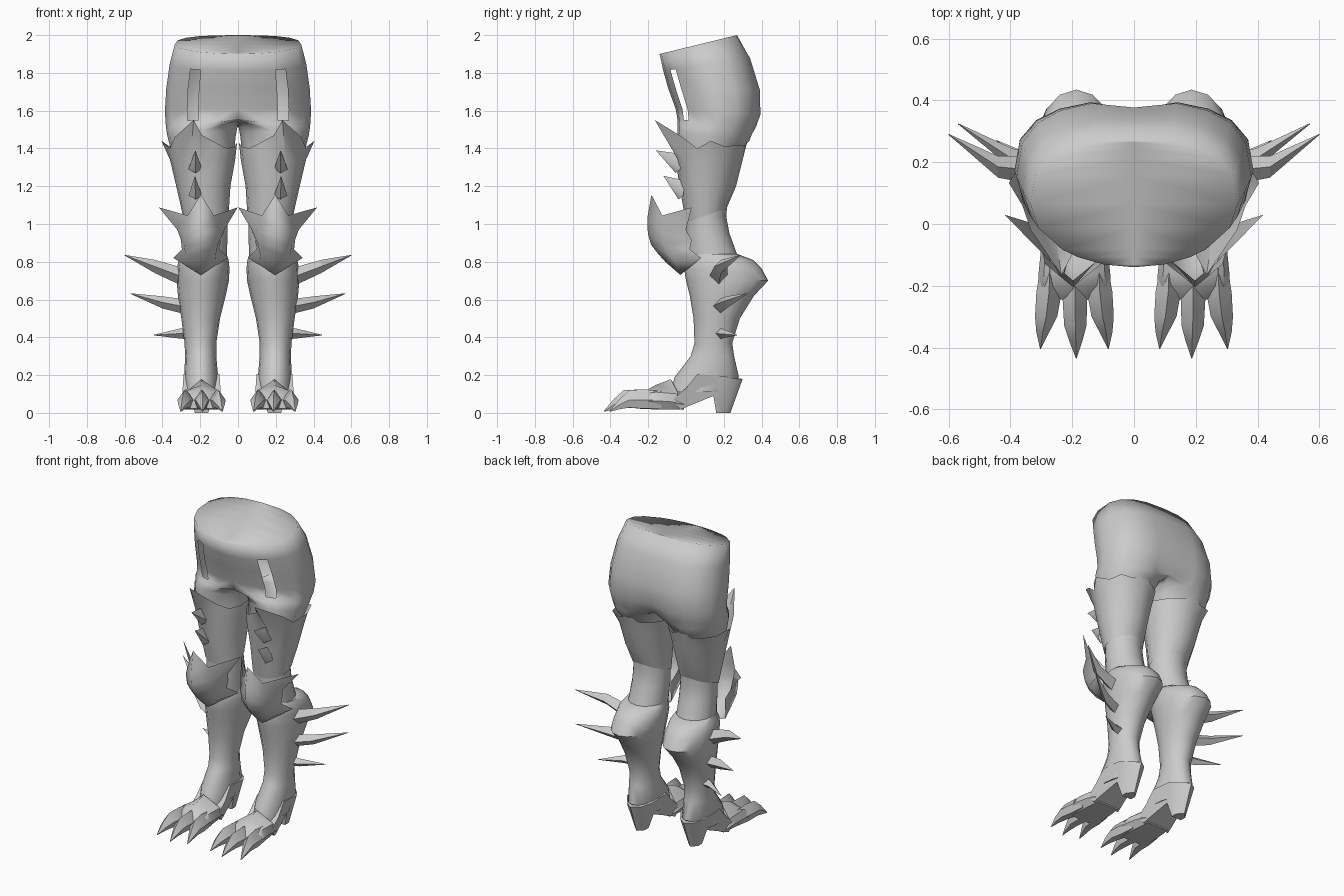
import bpy, bmesh, math
from mathutils import Vector

if "Cube" in bpy.data.objects:
    bpy.data.objects.remove(bpy.data.objects["Cube"])

steel = bpy.data.materials.new("grey_steel")
steel.diffuse_color = (0.6, 0.6, 0.6, 1)
steel.use_nodes = True
steel.node_tree.nodes["Principled BSDF"].inputs["Base Color"].default_value = steel.diffuse_color


def make(name, verts, faces, angle=45, facing=None):
    """One part for the right leg, mirrored to the left."""
    bm = bmesh.new()
    vs = [bm.verts.new(v) for v in verts]
    for f in faces:
        bm.faces.new([vs[i] for i in f])
    bmesh.ops.remove_doubles(bm, verts=bm.verts, dist=0.0005)
    bmesh.ops.recalc_face_normals(bm, faces=bm.faces)
    bm.normal_update()
    if facing and sum((f.normal * f.calc_area()).dot(facing) for f in bm.faces) < 0:
        bmesh.ops.reverse_faces(bm, faces=bm.faces)
    me = bpy.data.meshes.new(name)
    bm.to_mesh(me)
    bm.free()
    me.materials.append(steel)
    ob = bpy.data.objects.new(name, me)
    bpy.context.collection.objects.link(ob)
    bpy.ops.object.select_all(action='DESELECT')
    ob.select_set(True)
    bpy.context.view_layer.objects.active = ob
    bpy.ops.object.shade_smooth_by_angle(angle=math.radians(angle))
    m = ob.modifiers.new("mirror", 'MIRROR')
    m.merge_threshold = 0.001
    return ob


def loft_faces(rows, n):
    return [(r * n + k, r * n + (k + 1) % n, (r + 1) * n + (k + 1) % n, (r + 1) * n + k)
            for r in range(rows - 1) for k in range(n)]


def loft(name, rings, capped=False, angle=45):
    n, rows = len(rings[0]), len(rings)
    faces = loft_faces(rows, n)
    if capped:
        faces += [tuple(range(n)), tuple(range((rows - 1) * n, rows * n))]
    return make(name, [p for r in rings for p in r], faces, angle)


def oval(z, x0, x1, y0, y1, n=16):
    """Horizontal oval, starting at the front and turning outward."""
    return [Vector(((x0 + x1) / 2 + (x1 - x0) / 2 * math.sin(2 * math.pi * k / n),
                    (y0 + y1) / 2 - (y1 - y0) / 2 * math.cos(2 * math.pi * k / n), z))
            for k in range(n)]


# Hips: half-body rings that blend into a closed thigh ring below the crotch
OUT = [-90, -73, -57, -46, -22, 0, 20, 40, 58, 75, 90]
INN = [120, 150, 180, 210, 240]


def hip_ring(zf, zb, w, yf, yb, b, m=0.0, cleft=0.02):
    pts = []
    cy, ry = (yf + yb) / 2, (yb - yf) / 2
    c, rx = (m + w) / 2, (w - m) / 2
    for t in OUT + INN:
        co, si = math.cos(math.radians(t)), math.sin(math.radians(t))
        leg = Vector((c + rx * co, cy + ry * si, 0))
        if t <= 90:
            e = 0.75 if t > 0 else 1.0
            body = Vector((w * max(co, 0) ** e, cy + ry * math.copysign(abs(si) ** e, si), 0))
            if t == 90:
                body = Vector((0, body.y - cleft, 0))
        else:
            body = Vector((0, cy + ry * si * 0.9, 0))
        p = body.lerp(leg, b)
        p.z = zf + (zb - zf) * (p.y - yf) / (yb - yf)
        pts.append(p)
    return pts


hips = [hip_ring(1.90, 2.00, .335, -.14, .27, 0, cleft=0),
        hip_ring(1.81, 1.88, .362, -.12, .345, 0, cleft=.008),
        hip_ring(1.72, 1.71, .38, -.095, .397, 0),
        hip_ring(1.61, 1.58, .387, -.055, .40, 0, cleft=.03),
        hip_ring(1.555, 1.51, .383, -.045, .375, 0, cleft=.05),
        hip_ring(1.535, 1.475, .38, -.046, .355, .6, .008),
        hip_ring(1.49, 1.44, .374, -.045, .335, 1, .012),
        hip_ring(1.38, 1.40, .355, -.035, .30, 1, .02)]
# the slots in the front are left open, and the inner wall ends at the crotch
hip_faces = [f for i, f in enumerate(loft_faces(len(hips), 16))
             if not (i % 16 >= 10 and i // 16 < 4) and not (i % 16 == 2 and i // 16 in (1, 2, 3))]
hip_verts = [p for r in hips for p in r]
# waist lid, running in strips from the rim to the middle line
c0 = len(hip_verts)
hip_verts += [Vector((0, p.y, p.z)) for p in hips[0][1:10]]
hip_faces += [(0, 1, c0), (10, 9, c0 + 8)]
hip_faces += [(k, k + 1, c0 + k, c0 + k - 1) for k in range(1, 9)]
make("hips", hip_verts, hip_faces, 130, Vector((0, 0, 1)))

# Thigh guard with a scalloped, flared upper edge
rim = oval(1.41, .005, .375, -.06, .325)
for k, (dz, flare) in {0: (.06, .02), 2: (.05, .02), 4: (.03, .03), 3: (-.01, .0), 6: (.01, .02),
                       8: (.03, 0), 12: (.02, 0), 14: (-.01, 0), 15: (.02, .005)}.items():
    d = rim[k] - Vector((.19, .13, rim[k].z))
    rim[k] += d.normalized() * flare + Vector((0, 0, dz))
rim[1] = Vector((.235, -.165, 1.55))
thigh = [rim, oval(1.34, .015, .36, -.055, .30), oval(1.2, .04, .327, -.035, .265),
         oval(1.05, .05, .292, .0, .215)]
for p in thigh[-1]:
    p.z += .35 * (p.y - .12)
loft("thigh_guard", thigh)

# Bare knee between the guards
loft("knee", [oval(1.14, .055, .29, .0, .222), oval(1.04, .055, .285, .0, .213),
              oval(.95, .055, .285, .0, .23), oval(.8, .06, .29, .01, .285)])

# Knee plate: centre ridge, middle and winged edge on every row
rows = [((0, -.205, 1.03), (.07, -.125, 1.045), (.222, .03, 1.088)),
        ((0, -.202, .95), (.09, -.13, .96), (.125, .0, .97)),
        ((0, -.185, .89), (.09, -.115, .89), (.105, .03, .915)),
        ((0, -.15, .845), (.08, -.09, .84), (.10, .02, .865)),
        ((0, -.11, .80), (.075, -.06, .80), (.145, .08, .82))]
kv, kf = [], []
for ridge, mid, edge in rows:
    for s, p in ((-1, edge), (-1, mid), (1, ridge), (1, mid), (1, edge)):
        wing = .88 if s < 0 and p[0] > .2 else 1
        kv.append((.197 + s * p[0] * wing, p[1], p[2]))
for r in range(4):
    kf += [(r * 5 + k, r * 5 + k + 1, r * 5 + k + 6, r * 5 + k + 5) for k in range(4)]
kv += [(.197, -.183, 1.155), (.197, -.03, .73)]
kf += [(25, 1, 2), (25, 2, 3), (26, 22, 21), (26, 23, 22), (26, 21, 20), (26, 24, 23)]
make("knee_plate", kv, kf, 100, Vector((0, -1, 0)))

# Greave with a bulging calf, reaching down into the foot
greave = [oval(.84, .06, .30, .03, .275), oval(.81, .05, .315, .0, .355),
          oval(.765, .045, .322, -.01, .40), oval(.70, .048, .325, .0, .435),
          oval(.62, .065, .318, .02, .36), oval(.5, .095, .30, .04, .285),
          oval(.37, .115, .283, .045, .245), oval(.30, .115, .28, .025, .255),
          oval(.19, .105, .285, -.06, .28), oval(.11, .11, .28, -.08, .22)]
loft("greave", greave, True)


def spike(name, base, mid, tip, r0, r1):
    """Four-sided thorn with a bent axis."""
    pts = [[Vector(c) + Vector((0, r * math.cos(a), r * math.sin(a)))
            for a in (0, math.pi / 2, math.pi, 3 * math.pi / 2)]
           for c, r in ((base, r0), (mid, r1), (tip, .0015))]
    loft(name, pts, True, 25)


# Thorns on the outer calf
spike("upper_thorn", (.28, .17, .715), (.44, .185, .775), (.60, .29, .835), .05, .035)
spike("middle_thorn", (.27, .17, .56), (.40, .215, .585), (.57, .325, .632), .04, .032)
spike("lower_thorn", (.25, .18, .42), (.31, .19, .42), (.445, .27, .412), .032, .026)


# Small forward barbs on the thigh guard
def barb(name, z, y, tip):
    make(name, [(.19, y + .01, z - .08), (.225, y - .015, z - .10), (.262, y + .01, z - .08),
                (.235, y + .02, z), tip], [(0, 1, 4), (1, 2, 4), (2, 3, 4), (3, 0, 4)],
         70, Vector((0, -1, 0)))


barb("upper_barb", 1.37, -.04, (.225, -.16, 1.39))
barb("lower_barb", 1.23, -.025, (.228, -.12, 1.255))

# Heel and ankle: side outline with a half width at each point, and a raised middle
outline = [(.30, .18, .05), (.235, 0, .035), (.16, 0, .035), (.145, .09, .06), (-.03, .018, .095),
           (-.075, .07, .10), (.0, .13, .10), (.06, .205, .095), (.2, .195, .092)]
cx, n = .193, len(outline)
hv = [(cx + s * w, y - (.035 if y > .2 and s else 0), z)
      for s in (-1, 0, 1) for y, z, w in outline]
make("heel", hv, loft_faces(3, n) + [tuple(range(n)), tuple(range(2 * n, 3 * n))], 50)


# Foot plate: sections along y, peaked in the middle
def section(y, w, z0, zs, zt):
    return [Vector((cx + a * w, y, z)) for a, z in
            ((-.75, z0), (.75, z0), (1, (z0 + zs) / 2), (.85, zs), (0, zt), (-.85, zs),
             (-1, (z0 + zs) / 2))]


instep = section(-.08, .108, .018, .10, .178)
for i in (3, 5):
    instep[i].y += .04
loft("foot_plate", [section(-.01, .095, .018, .07, .11), section(-.055, .105, .018, .09, .14), instep,
                    section(-.16, .116, .018, .11, .148), section(-.20, .118, .02, .10, .125),
                    section(-.245, .105, .022, .05, .085)], True, 40)

# Three hooked claws
for name, x, tipx, dy in (("inner_claw", .114, .083, .0), ("middle_claw", .192, .187, -.03),
                          ("outer_claw", .272, .303, .0)):
    secs = []
    for y, w, z0, zt, f in ((-.13, .028, .025, .115, 0), (-.22, .041, .022, .125, .1),
                            (-.30 + dy, .036, .028, .12, .4),
                            (-.35 + dy, .021, .02, .075, .75), (-.405 + dy, .001, .006, .01, 1)):
        c = x + (tipx - x) * f
        secs.append([Vector((c + a * w, y, z0 + (zt - z0) * h)) for a, h in
                     ((-.6, 0), (.6, 0), (1, .45), (0, 1), (-1, .45))])
    loft(name, secs, True, 40)
